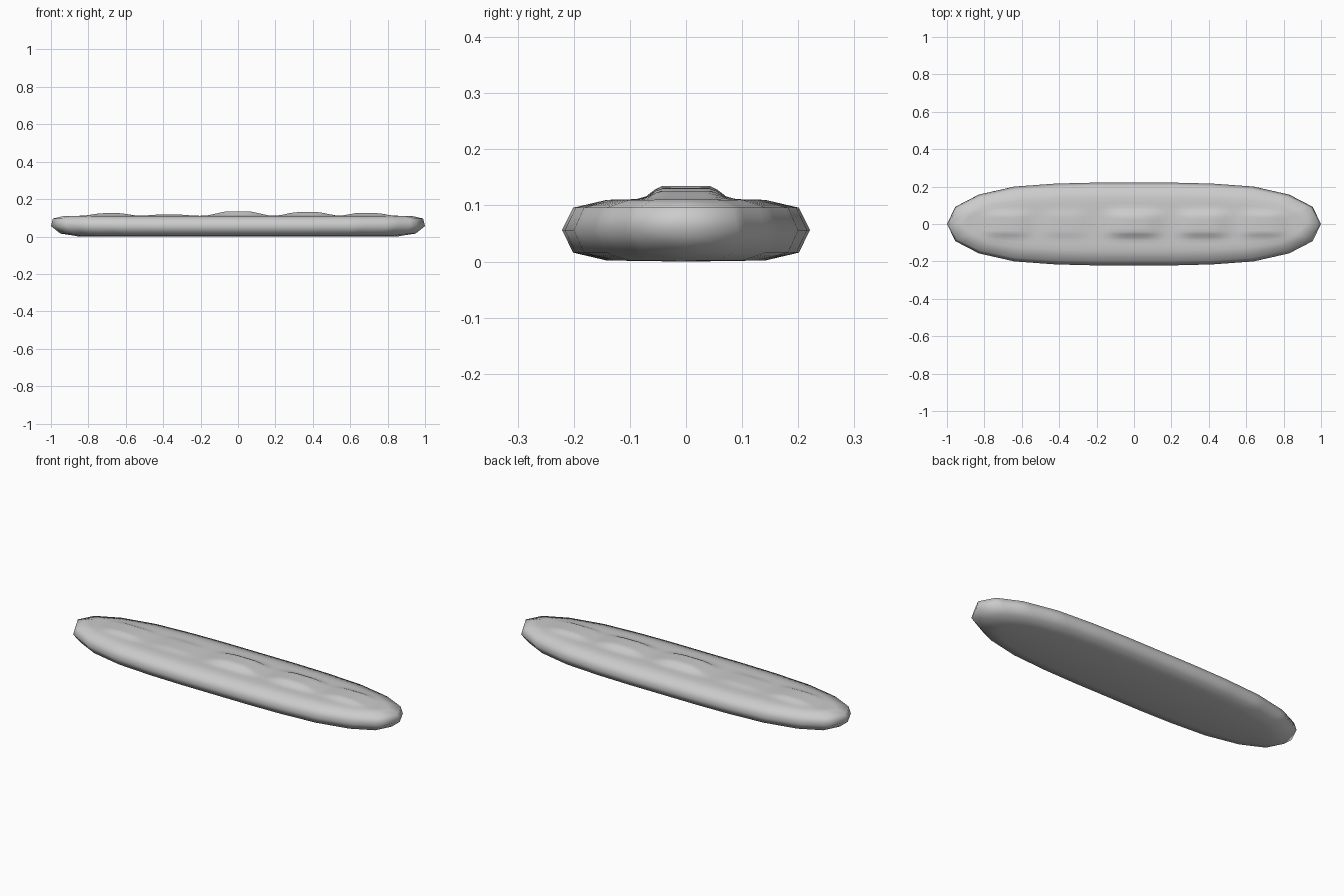
import bpy, bmesh, math

cube = bpy.data.objects.get("Cube")
if cube:
    bpy.data.objects.remove(cube, do_unlink=True)

mat = bpy.data.materials.new("plain grey")
mat.use_nodes = True
GREY = (0.6, 0.6, 0.6, 1)
mat.diffuse_color = GREY
mat.node_tree.nodes["Principled BSDF"].inputs["Base Color"].default_value = GREY

# Half of the plan outline: distance from the middle, half width
OUTLINE = [(0, 0.221), (0.22, 0.221), (0.42, 0.216), (0.64, 0.2),
           (0.83, 0.157), (0.955, 0.092), (1, 0)]
# Rings from the underside to the top: length scale, width scale, height
RINGS = [(0.86, 0, 0), (0.86, 0.64, 0.002), (0.95, 0.91, 0.016), (1, 1, 0.056),
         (0.99, 0.91, 0.096), (0.93, 0.64, 0.11)]
TOP_COLUMNS = [0.5, 0.4, 0.32, 0.25, 0.19, 0.1, 0]
RINGS += [(0.93, s, 0.111) for s in TOP_COLUMNS]
# Raised pads along the top: centre, half length, height
PADS = [(-0.68, 0.16, 0.014), (-0.37, 0.16, 0.007), (0, 0.19, 0.024),
        (0.37, 0.18, 0.02), (0.69, 0.16, 0.015)]


def ease(v):
    v = max(0, min(1, v))
    return v * v * (3 - 2 * v)


def pad_height(x, y):
    """Rise of the pads above the flat top."""
    total = 0
    for centre, half, height in PADS:
        along = ease((1 - abs(x - centre) / half) * 1.3)
        across = ease((0.085 - abs(y)) / 0.045)
        total = max(total, height * along * across)
    return total


# Stations along the length, each outline segment split evenly
stations = []
for (x0, w0), (x1, w1) in zip(OUTLINE, OUTLINE[1:]):
    n = max(1, round((x1 - x0) / 0.035))
    stations += [(x0 + (x1 - x0) * i / n, w0 + (w1 - w0) * i / n) for i in range(n)]
stations.append(OUTLINE[-1])
stations = [(-x, w) for x, w in reversed(stations[1:])] + stations

# Closed cross-section: up one side and down the other
loop = [(sx, sy, z) for sx, sy, z in RINGS]
loop += [(sx, -sy, z) for sx, sy, z in reversed(RINGS[1:-1])]

bm = bmesh.new()
rows = []
for x, w in stations:
    row = []
    for sx, sy, z in loop:
        px, py = x * sx, w * sy
        if z > 0.11:
            z += pad_height(px, py)
        row.append(bm.verts.new((px, py, z)))
    rows.append(row)
for a, b in zip(rows, rows[1:]):
    for j in range(len(loop)):
        k = (j + 1) % len(loop)
        bm.faces.new((a[j], a[k], b[k], b[j]))
bmesh.ops.remove_doubles(bm, verts=bm.verts, dist=0.0005)
bmesh.ops.recalc_face_normals(bm, faces=bm.faces)

mesh = bpy.data.meshes.new("padded_bar")
bm.to_mesh(mesh)
bm.free()
mesh.materials.append(mat)
mesh.shade_smooth()
bar = bpy.data.objects.new("padded_bar", mesh)
bpy.context.collection.objects.link(bar)
